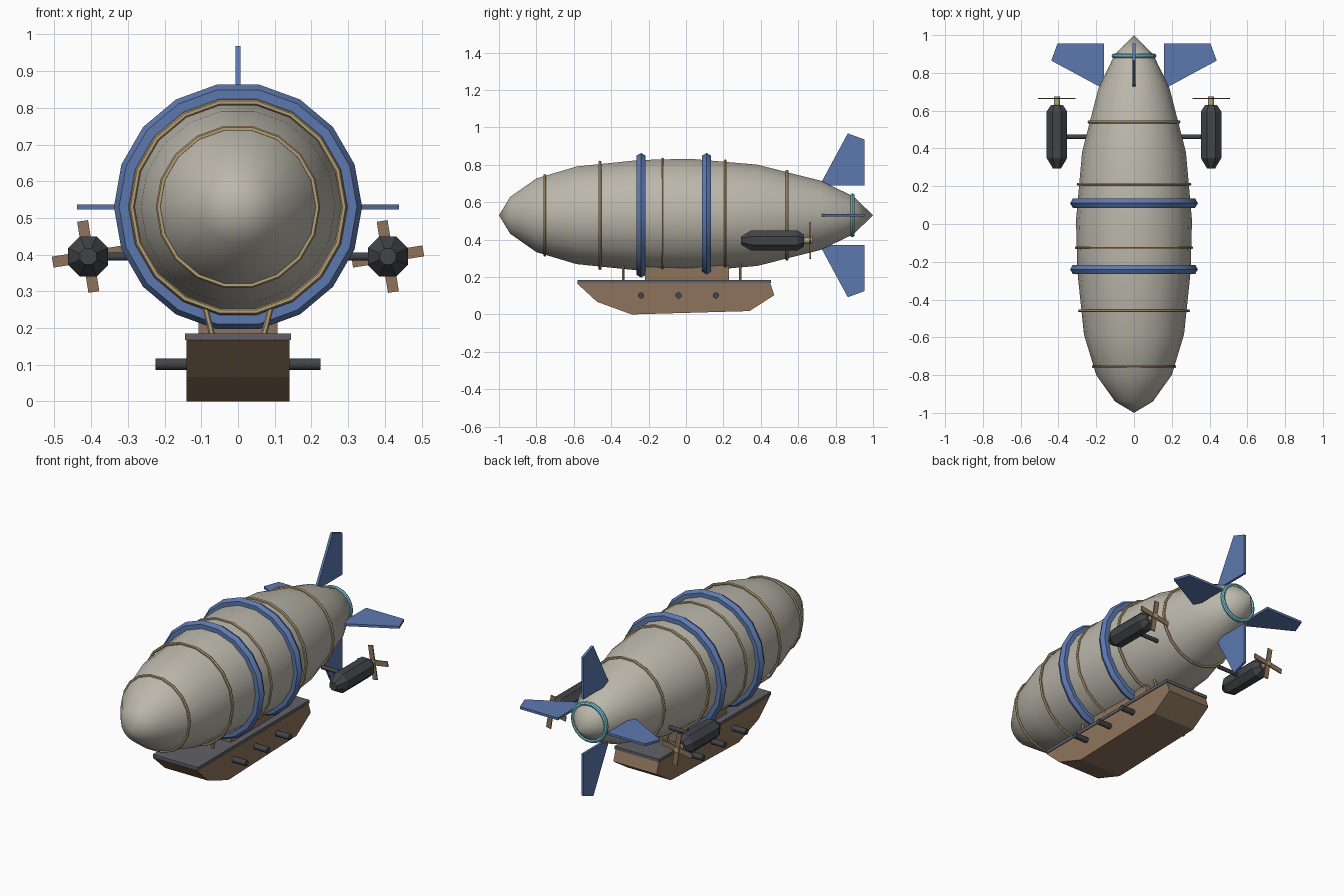
import bpy, bmesh, math
from mathutils import Vector

if "Cube" in bpy.data.objects:
    bpy.data.objects.remove(bpy.data.objects["Cube"])

CZ = 0.53  # height of the envelope axis


def mat(name, rgb):
    m = bpy.data.materials.new(name)
    m.diffuse_color = (*rgb, 1)
    m.use_nodes = True
    m.node_tree.nodes["Principled BSDF"].inputs["Base Color"].default_value = m.diffuse_color
    return m


CANVAS = mat("canvas", (0.50, 0.475, 0.41))
BLUE = mat("blue", (0.11, 0.19, 0.43))
GOLD = mat("rope", (0.46, 0.35, 0.18))
WOOD = mat("wood", (0.27, 0.175, 0.11))
IRON = mat("iron", (0.055, 0.058, 0.065))
DECK = mat("deck_grey", (0.12, 0.12, 0.135))
CYAN = mat("cyan", (0.20, 0.60, 0.72))


def make(name, verts, faces, material, smooth=None):
    me = bpy.data.meshes.new(name)
    me.from_pydata(verts, [], faces)
    bm = bmesh.new()
    bm.from_mesh(me)
    bmesh.ops.remove_doubles(bm, verts=bm.verts, dist=1e-5)
    bmesh.ops.recalc_face_normals(bm, faces=bm.faces)
    bm.to_mesh(me)
    bm.free()
    ob = bpy.data.objects.new(name, me)
    bpy.context.collection.objects.link(ob)
    me.materials.append(material)
    if smooth:
        bpy.ops.object.select_all(action='DESELECT')
        ob.select_set(True)
        bpy.context.view_layer.objects.active = ob
        bpy.ops.object.shade_smooth_by_angle(angle=math.radians(smooth))
    return ob


def lathe(name, profile, n, material, x=0, z=CZ, closed=False, turn=0, smooth=None):
    """Revolve (y, radius) points around a y-parallel axis."""
    verts = [(x + r * math.cos(math.tau * i / n + turn), y,
              z + r * math.sin(math.tau * i / n + turn))
             for i in range(n) for y, r in profile]
    k = len(profile)
    faces = [(i * k + j, i * k + (j + 1) % k,
              ((i + 1) % n) * k + (j + 1) % k, ((i + 1) % n) * k + j)
             for i in range(n) for j in range(k if closed else k - 1)]
    return make(name, verts, faces, material, smooth)


def ring(name, y, major, minor, sides, material):
    prof = [(y + minor * math.sin(math.tau * i / sides),
             major + minor * math.cos(math.tau * i / sides)) for i in range(sides)]
    return lathe(name, prof, 18, material, closed=True, smooth=40)


def prism(name, pts, axis, half, material, offset=0):
    """Extrude a (y, other) outline by +-half along x (axis 0) or z (axis 2)."""
    k = len(pts)
    verts = []
    for s in (offset - half, offset + half):
        verts += [(s, a, b) if axis == 0 else (b, a, s) for a, b in pts]
    faces = [tuple(range(k)), tuple(range(k, 2 * k))]
    faces += [(i, (i + 1) % k, k + (i + 1) % k, k + i) for i in range(k)]
    return make(name, verts, faces, material)


def box(name, x, y, z, material):
    return prism(name, [(y[0], z[0]), (y[1], z[0]), (y[1], z[1]), (y[0], z[1])],
                 0, (x[1] - x[0]) / 2, material, (x[0] + x[1]) / 2)


def rod(name, a, b, r, n, material):
    a, b = Vector(a), Vector(b)
    q = (b - a).to_track_quat('Z', 'Y')
    verts = [p + q @ Vector((r * math.cos(t), r * math.sin(t), 0)) for p in (a, b)
             for t in [math.tau * (i + 0.5) / n for i in range(n)]]
    faces = [tuple(range(n)), tuple(range(n, 2 * n))]
    faces += [(i, (i + 1) % n, n + (i + 1) % n, n + i) for i in range(n)]
    return make(name, verts, faces, material, 50 if n > 6 else None)


# Envelope
lathe("envelope", [(-1, 0), (-0.94, 0.10), (-0.80, 0.20), (-0.585, 0.265),
                   (-0.25, 0.30), (0.02, 0.307), (0.38, 0.275), (0.72, 0.188),
                   (0.895, 0.103), (1.0, 0)], 18, CANVAS, smooth=60)

# Rings around the envelope
for i, (y, r) in enumerate([(-0.755, 0.216), (-0.46, 0.289), (-0.125, 0.305),
                            (0.21, 0.296), (0.54, 0.239)]):
    ring(f"rope_ring_{i}", y, r, 0.008, 6, GOLD)
for i, y in enumerate((-0.24, 0.11)):
    ring(f"blue_band_{i}", y, 0.310, 0.028, 6, BLUE)
ring("tail_ring", 0.89, 0.107, 0.012, 8, CYAN)

# Four tail fins
fin = [(0.715, 0.16), (0.865, 0.438), (0.955, 0.405), (0.955, 0.16)]
for s, side in ((1, "a"), (-1, "b")):
    prism(f"vertical_fin_{side}", [(y, CZ + s * d) for y, d in fin], 0, 0.007, BLUE)
    prism(f"side_fin_{side}", [(y, s * d) for y, d in fin], 2, 0.007, BLUE, CZ)

# Engines with struts, hubs and propellers
EZ = 0.395
for s, side in ((-1, "left"), (1, "right")):
    x = s * 0.408
    lathe(f"engine_{side}", [(0.295, 0), (0.295, 0.024), (0.35, 0.059), (0.595, 0.059),
                             (0.63, 0.034), (0.63, 0)], 8, IRON, x, EZ,
          turn=math.pi / 8)
    rod(f"engine_strut_{side}", (s * 0.22, 0.462, EZ), (x, 0.462, EZ), 0.012, 8, IRON)
    rod(f"propeller_hub_{side}", (x, 0.62, EZ), (x, 0.675, EZ), 0.018, 8, GOLD)
    for j in range(2):
        blade = box(f"propeller_blade_{side}_{j}", (-0.015, 0.015), (-0.003, 0.003),
                    (-0.098, 0.098), WOOD)
        blade.location = (x, 0.664, EZ)
        blade.rotation_euler = (0, math.radians(-9) + j * math.pi / 2, 0)

# Gondola hull, deck and the cabin joining it to the envelope
prism("gondola_hull", [(-0.585, 0.168), (-0.475, 0.067), (-0.29, 0), (0.34, 0.018),
                       (0.472, 0.103), (0.45, 0.168)], 0, 0.14, WOOD)
box("gondola_deck", (-0.145, 0.145), (-0.58, 0.455), (0.167, 0.185), DECK)
box("gondola_cabin", (-0.108, 0.108), (-0.22, 0.23), (0.185, 0.262), WOOD)

# Leaning struts and gun barrels
for s in (-1, 1):
    for i, y in enumerate((-0.335, 0.29)):
        rod(f"gondola_strut_{s}_{i}", (s * 0.07, y, 0.18), (s * 0.094, y, 0.275),
            0.008, 6, GOLD)
    for i, y in enumerate((-0.24, -0.04, 0.16)):
        rod(f"gun_barrel_{s}_{i}", (s * 0.10, y, 0.102), (s * 0.225, y, 0.102),
            0.017, 8, IRON)
